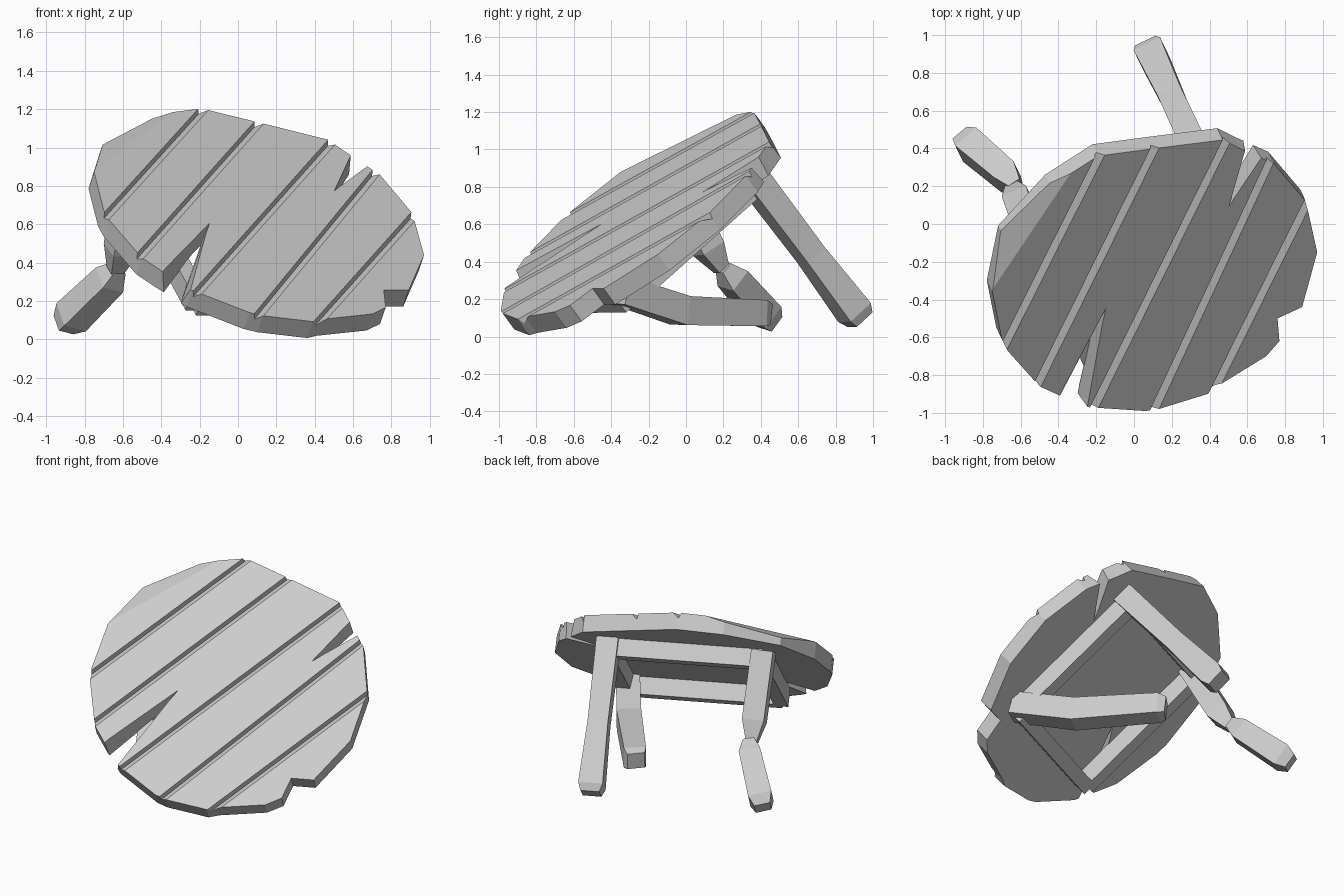
import bpy, bmesh
from mathutils import Vector

if "Cube" in bpy.data.objects:
    bpy.data.objects.remove(bpy.data.objects["Cube"])

# Tilted frame of the table top: v across planks, u along planks, n normal
n = Vector((0.34, -0.725, 1)).normalized()
u = Vector((0.496, 1, 0.556)).normalized()
v = u.cross(n).normalized()
T = 0.11                                   # top thickness


def on_top(x, y, depth=0.0):
    """Point of the top surface above (x, y), moved along the normal."""
    return Vector((x, y, 0.878 - 0.34 * x + 0.725 * y)) + n * depth


C = on_top(0.105, -0.28, -T)               # centre of the underside


def loft(name, rings):
    """Closed solid through rings of equal point count."""
    bm = bmesh.new()
    rows = [[bm.verts.new(p) for p in r] for r in rings]
    k = len(rows[0])
    for a, b in zip(rows, rows[1:]):
        for i in range(k):
            j = (i + 1) % k
            bm.faces.new((a[i], a[j], b[j], b[i]))
    bm.faces.new(rows[0][::-1])
    bm.faces.new(rows[-1])
    bmesh.ops.recalc_face_normals(bm, faces=bm.faces)
    me = bpy.data.meshes.new(name)
    bm.to_mesh(me)
    bm.free()
    ob = bpy.data.objects.new(name, me)
    bpy.context.collection.objects.link(ob)
    return ob


def beam(name, stations, ref, w=1.0, h=1.0):
    """Four-sided beam; stations are (point, half width)."""
    pts = [Vector(p) for p, _ in stations]
    rings = []
    for i, (p, r) in enumerate(stations):
        d = (pts[min(i + 1, len(pts) - 1)] - pts[max(i - 1, 0)]).normalized()
        a = d.cross(ref).normalized()
        b = a.cross(d)
        rings.append([pts[i] + a * (r * w * s) + b * (r * h * t)
                      for s, t in ((-1, -1), (1, -1), (1, 1), (-1, 1))])
    return loft(name, rings)


# Round table top with a broken notch on the right
outline = [(-0.75, -0.36), (-0.70, -0.61), (-0.67, -0.67), (-0.50, -0.86),
           (-0.40, -0.905), (-0.24, -0.97), (0.06, -0.99), (0.13, -0.98),
           (0.39, -0.90), (0.44, -0.86), (0.70, -0.70), (0.77, -0.62),
           (0.76, -0.50), (0.89, -0.44), (0.97, -0.15), (0.91, 0.12),
           (0.74, 0.32), (0.56, 0.40), (0.47, 0.445), (0.11, 0.40),
           (-0.19, 0.36), (-0.44, 0.20), (-0.69, -0.07)]
top = loft("table_top", [[on_top(x, y, -T) for x, y in outline],
                         [on_top(x, y) for x, y in outline]])

# Splintered chamfer on the back-left rim
i1, i2 = on_top(-0.455, 0.09), on_top(-0.745, -0.34)
i3 = on_top(-0.69, -0.07, -0.06)
cn = (i2 - i1).cross(i3 - i1).normalized()
if cn.dot(n) < 0:
    cn = -cn
bm = bmesh.new()
bm.from_mesh(top.data)
cut = bmesh.ops.bisect_plane(bm, geom=bm.verts[:] + bm.edges[:] + bm.faces[:],
                             plane_co=i1, plane_no=cn, clear_outer=True)
bmesh.ops.holes_fill(bm, edges=[e for e in bm.edges if e.is_boundary])
bmesh.ops.recalc_face_normals(bm, faces=bm.faces)
bm.to_mesh(top.data)
bm.free()

# Plank grooves: lopsided V cutters
cutters = []
grooves = [((-0.68, -0.635), (-0.18, 0.36)), ((-0.51, -0.85), (0.11, 0.40)),
           ((-0.21, -0.97), (0.48, 0.42)), ((0.11, -0.98), (0.72, 0.33)),
           ((0.43, -0.87), (0.915, 0.106))]
for g0, g1 in grooves:
    a, b = on_top(*g0), on_top(*g1)
    d = (b - a).normalized() * 0.15
    cutters.append(loft("groove_cutter", [
        [p + v * s + n * t for s, t in ((-0.03, 0.03), (0.055, 0.03), (-0.014, -0.035))]
        for p in (a - d, b + d)]))

# Cracks: tapering wedges cut through the thickness
cracks = [((-0.42, -0.95), (-0.25, -1.02), (-0.143, -0.43)),
          ((0.61, 0.47), (0.72, 0.41), (0.497, 0.08))]
for a, b, tip in cracks:
    A, B, P = (Vector(q) for q in (a, b, tip))
    low = [A.lerp(B, 0.3), A.lerp(B, 0.8), P.lerp((A + B) / 2, 0.15)]
    cutters.append(loft("crack_cutter", [[on_top(*q, -T - 0.03) for q in low],
                                         [on_top(*q, 0.03) for q in (A, B, P)]]))
bpy.context.view_layer.objects.active = top
for c in cutters:
    m = top.modifiers.new("cut", 'BOOLEAN')
    m.operation, m.solver, m.object = 'DIFFERENCE', 'EXACT', c
    bpy.ops.object.modifier_apply(modifier=m.name)
    bpy.data.objects.remove(c)

# Square frame under the top
D = 0.70
corners = {"back": C + u * D, "left": C - v * D, "front": C - u * D, "right": C + v * D}
names = list(corners)
for i, k in enumerate(names):
    a, b = corners[k], corners[names[(i + 1) % 4]]
    drop = n * -0.055
    beam("apron_" + k, [(a + drop, 0.06), (b + drop, 0.06)], n, w=0.75)

# Whole back leg, cracked right leg, snapped left leg; the front leg is missing
foot = Vector((0.08, 0.93, 0.09))
back = corners["back"]
ref = (u + v).normalized()
beam("back_leg", [(back, 0.07), (back.lerp(foot, 0.55), 0.065), (back.lerp(foot, 0.95), 0.078),
                  (foot, 0.06)], ref)
beam("right_leg", [(corners["right"], 0.075), ((0.46, -0.03, 0.14), 0.078),
                   ((0.12, 0.39, 0.125), 0.07), ((0.09, 0.42, 0.12), 0.055)], ref)
beam("left_leg_stub", [(corners["left"], 0.07), ((-0.61, 0.12, 0.47), 0.07),
                       ((-0.64, 0.19, 0.36), 0.035)], ref)
beam("left_leg_broken", [((-0.625, 0.20, 0.37), 0.035), ((-0.67, 0.25, 0.31), 0.068),
                         ((-0.87, 0.42, 0.115), 0.075), ((-0.91, 0.455, 0.075), 0.05)], ref)
